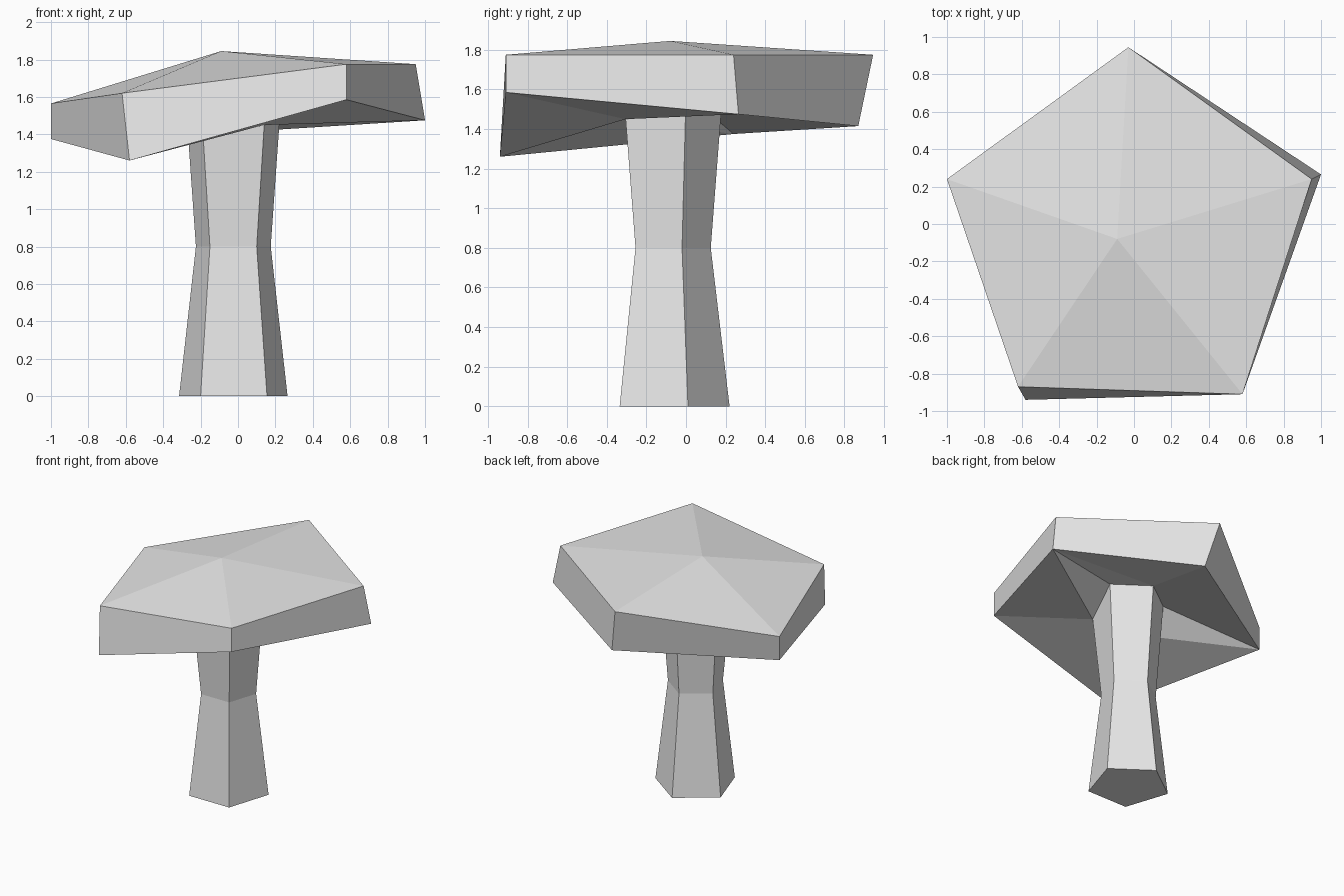
import bpy, bmesh
from mathutils import Vector

cube = bpy.data.objects.get("Cube")
if cube:
    bpy.data.objects.remove(cube, do_unlink=True)

grey = bpy.data.materials.new("plain_grey")
grey.use_nodes = True
grey.diffuse_color = (0.8, 0.8, 0.8, 1)
grey.node_tree.nodes["Principled BSDF"].inputs["Base Color"].default_value = (0.8, 0.8, 0.8, 1)

# Five-sided rings, in order: front right, front left, left, back, right
stem_base = [(-.20, -.335, 0), (.155, -.335, 0), (.265, .01, 0), (-.03, .22, 0), (-.315, .01, 0)]
stem_waist = [(-.15, -.255, .8), (.10, -.255, .8), (.175, -.02, .8), (-.025, .125, .8), (-.225, -.02, .8)]
stem_top = [(-.19, -.305, 1.45), (.14, -.305, 1.45), (.23, 0, 1.58), (-.03, .185, 1.58), (-.28, 0, 1.58)]
rim_low = [(-.58, -.94, 1.26), (.58, -.91, 1.585), (1, .265, 1.475), (.05, .87, 1.415), (-1, .24, 1.375)]
rim_high = [(-.62, -.87, 1.62), (.58, -.91, 1.775), (.95, .24, 1.775), (-.03, .945, 1.775), (-1, .24, 1.565)]
apex = (-.09, -.08, 1.845)


def bridge(bm, a, b, split=None):
    """Join two rings; split gives the diagonal of each bent quad."""
    n = len(a)
    for i in range(n):
        j = (i + 1) % n
        if split is None:
            bm.faces.new((a[i], a[j], b[j], b[i]))
        elif split[i]:
            bm.faces.new((a[i], a[j], b[i]))
            bm.faces.new((a[j], b[j], b[i]))
        else:
            bm.faces.new((a[i], a[j], b[j]))
            bm.faces.new((a[i], b[j], b[i]))


def finish(bm, name):
    bmesh.ops.recalc_face_normals(bm, faces=bm.faces)
    mesh = bpy.data.meshes.new(name)
    bm.to_mesh(mesh)
    bm.free()
    mesh.materials.append(grey)
    bpy.context.collection.objects.link(bpy.data.objects.new(name, mesh))


def ring(bm, points):
    return [bm.verts.new(Vector(p)) for p in points]


# Stem: waisted column, closed at both ends
bm = bmesh.new()
base, waist, top = (ring(bm, r) for r in (stem_base, stem_waist, stem_top))
bridge(bm, base, waist)
bridge(bm, waist, top)
bm.faces.new(base)
finish(bm, "stem")

# Cap: hollowed underside, slanted rim and a shallow peak
bm = bmesh.new()
inner, low, high = (ring(bm, r) for r in (stem_top, rim_low, rim_high))
bridge(bm, inner, low, split=(True, False, True, False, True))
bridge(bm, low, high)
peak = bm.verts.new(apex)
for i in range(5):
    bm.faces.new((high[i], high[(i + 1) % 5], peak))
bm.faces.new(inner)
finish(bm, "cap")
